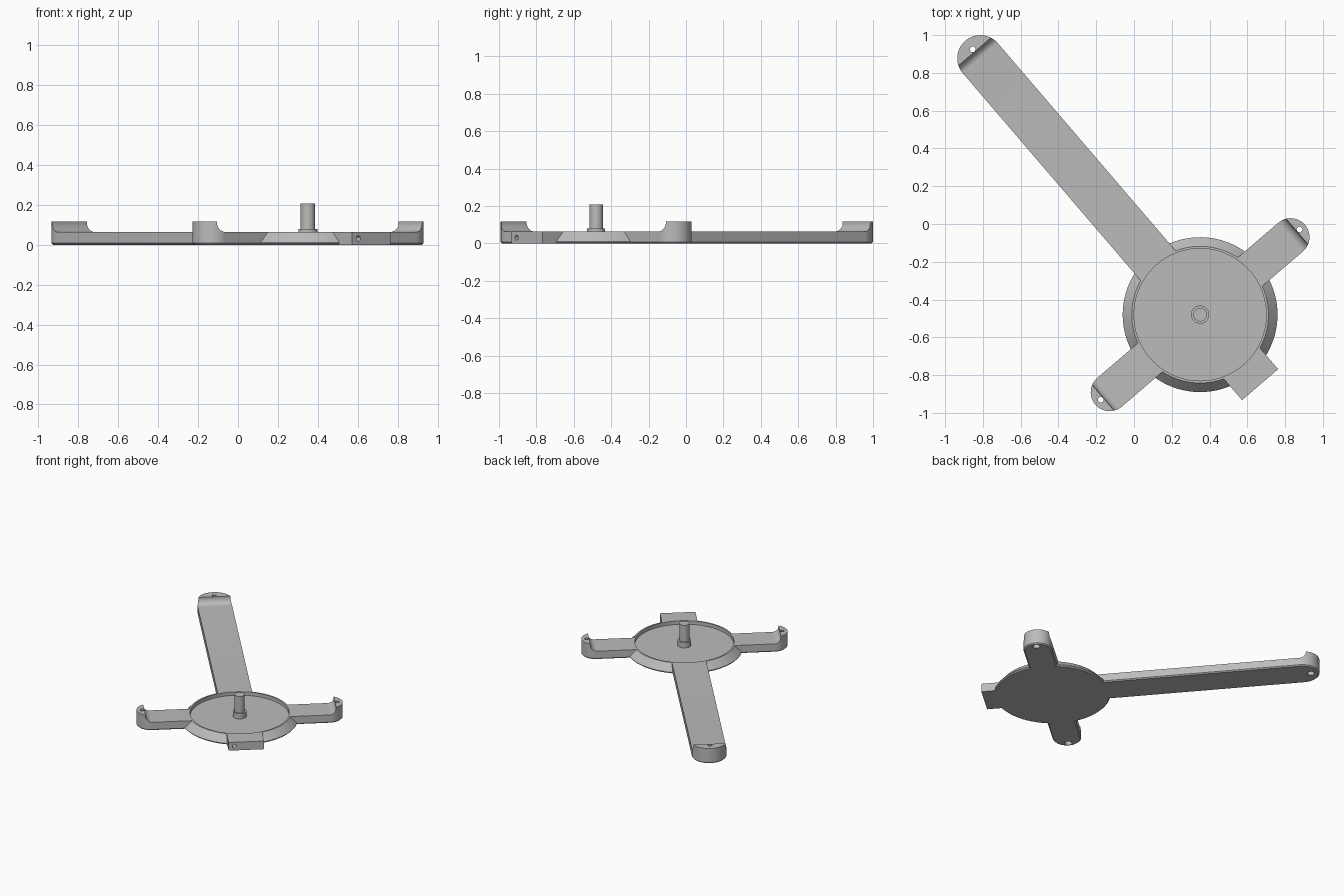
import bpy, bmesh, math
from mathutils import Matrix, Vector

if "Cube" in bpy.data.objects:
    bpy.data.objects.remove(bpy.data.objects["Cube"])

HUB = Vector((0.35, -0.48, 0))
TILT = math.radians(40.6)
ARM_Z, PAD_Z, FLOOR_Z = 0.064, 0.117, 0.037

grey = bpy.data.materials.new("plain grey")
grey.diffuse_color = (0.5, 0.5, 0.5, 1)
grey.use_nodes = True
grey.node_tree.nodes["Principled BSDF"].inputs["Base Color"].default_value = grey.diffuse_color


def place(angle):
    return Matrix.Translation(HUB) @ Matrix.Rotation(angle, 4, 'Z')


def finish(name, bm, matrix):
    bmesh.ops.recalc_face_normals(bm, faces=bm.faces)
    mesh = bpy.data.meshes.new(name)
    bm.to_mesh(mesh)
    bm.free()
    mesh.transform(matrix)
    mesh.materials.append(grey)
    obj = bpy.data.objects.new(name, mesh)
    bpy.context.collection.objects.link(obj)
    return obj


def prism(name, points, push, matrix, chamfer=0):
    """Extrude a flat outline, optionally chamfering its bottom rim."""
    bm = bmesh.new()
    face = bm.faces.new([bm.verts.new(p) for p in points])
    ext = bmesh.ops.extrude_face_region(bm, geom=[face], use_keep_orig=True)
    verts = [v for v in ext['geom'] if isinstance(v, bmesh.types.BMVert)]
    bmesh.ops.translate(bm, verts=verts, vec=push)
    if chamfer:
        rim = [e for e in bm.edges if all(abs(v.co.z) < 1e-6 for v in e.verts)]
        bmesh.ops.bevel(bm, geom=rim, offset=chamfer, segments=1,
                        affect='EDGES', profile=0.5)
    return finish(name, bm, matrix)


def lathe(name, profile, matrix, steps=96):
    """Stack rings of (radius, z) with capped ends."""
    bm = bmesh.new()
    rings = [[bm.verts.new((r * math.cos(2 * math.pi * i / steps),
                            r * math.sin(2 * math.pi * i / steps), z))
              for i in range(steps)] for r, z in profile]
    for a, b in zip(rings, rings[1:]):
        for i in range(steps):
            j = (i + 1) % steps
            bm.faces.new((a[i], a[j], b[j], b[i]))
    bm.faces.new(rings[0][::-1])
    bm.faces.new(rings[-1])
    return finish(name, bm, matrix)


def combine(target, tool, operation):
    mod = target.modifiers.new("combine", 'BOOLEAN')
    mod.operation, mod.solver, mod.object = operation, 'EXACT', tool
    bpy.context.view_layer.objects.active = target
    bpy.ops.object.modifier_apply(modifier=mod.name)
    bpy.data.objects.remove(tool, do_unlink=True)


def arm(name, angle, length, half):
    """Round-ended arm with a raised, drilled pad at the tip."""
    m = place(angle)
    arc = [(length + half * math.cos(t), half * math.sin(t), 0)
           for t in (math.pi * (i / 32 - 0.5) for i in range(33))]
    body = prism(name, [(0.2, half, 0), (0.2, -half, 0)] + arc,
                 (0, 0, PAD_Z), m, 0.008)
    # concave sweep from the arm top up to the pad
    r, wall = 0.045, length + 0.045
    sweep = [(wall - r + r * math.sin(t), -0.3, ARM_Z + r - r * math.cos(t))
             for t in (math.pi / 2 * i / 10 for i in range(11))]
    cutter = prism("sweep_cutter", [(0, -0.3, 0.3), (0, -0.3, ARM_Z)] + sweep
                   + [(wall, -0.3, 0.3)], (0, 0.6, 0), m)
    combine(body, cutter, 'DIFFERENCE')
    # screw hole with a wider bore below
    hole = lathe("hole_cutter", [(0.025, -0.1), (0.025, 0.06), (0.015, 0.06),
                                 (0.015, 0.3)],
                 m @ Matrix.Translation((length + 0.062, 0, 0)), 24)
    combine(body, hole, 'DIFFERENCE')
    return body


# Round base with sloped rim
base = lathe("base_frame", [(0.402, 0), (0.41, 0.008), (0.41, 0.011),
                            (0.362, ARM_Z)], place(0))

# Three arms joined to the base
for n, a, length, half in (("long_arm", TILT + math.pi / 2, 1.788, 0.122),
                           ("right_arm", TILT, 0.631, 0.1),
                           ("left_arm", TILT + math.pi, 0.631, 0.1)):
    combine(base, arm(n, a, length, half), 'UNION')

# Square stub with a hole in its end face
m = place(TILT - math.pi / 2)
stub = prism("stub", [(0.2, -0.126, 0), (0.488, -0.126, 0), (0.488, 0.126, 0),
                      (0.2, 0.126, 0)], (0, 0, ARM_Z), m)
bore = lathe("bore_cutter", [(0.014, 0), (0.014, 0.3)],
             m @ Matrix.Translation((0.40, -0.085, 0.031))
             @ Matrix.Rotation(math.pi / 2, 4, 'Y'), 24)
combine(stub, bore, 'DIFFERENCE')
combine(base, stub, 'UNION')

# Shallow round tray
combine(base, lathe("tray_cutter", [(0.35, FLOOR_Z), (0.35, 0.3)], place(0)),
        'DIFFERENCE')

# Centre spindle with collar
spindle = lathe("spindle", [(0.048, FLOOR_Z - 0.01), (0.048, 0.079),
                            (0.036, 0.079), (0.036, 0.207)], place(0), 48)

for obj in (base, spindle):
    bpy.ops.object.select_all(action='DESELECT')
    obj.select_set(True)
    bpy.context.view_layer.objects.active = obj
    bpy.ops.object.shade_smooth_by_angle(angle=math.radians(25))
